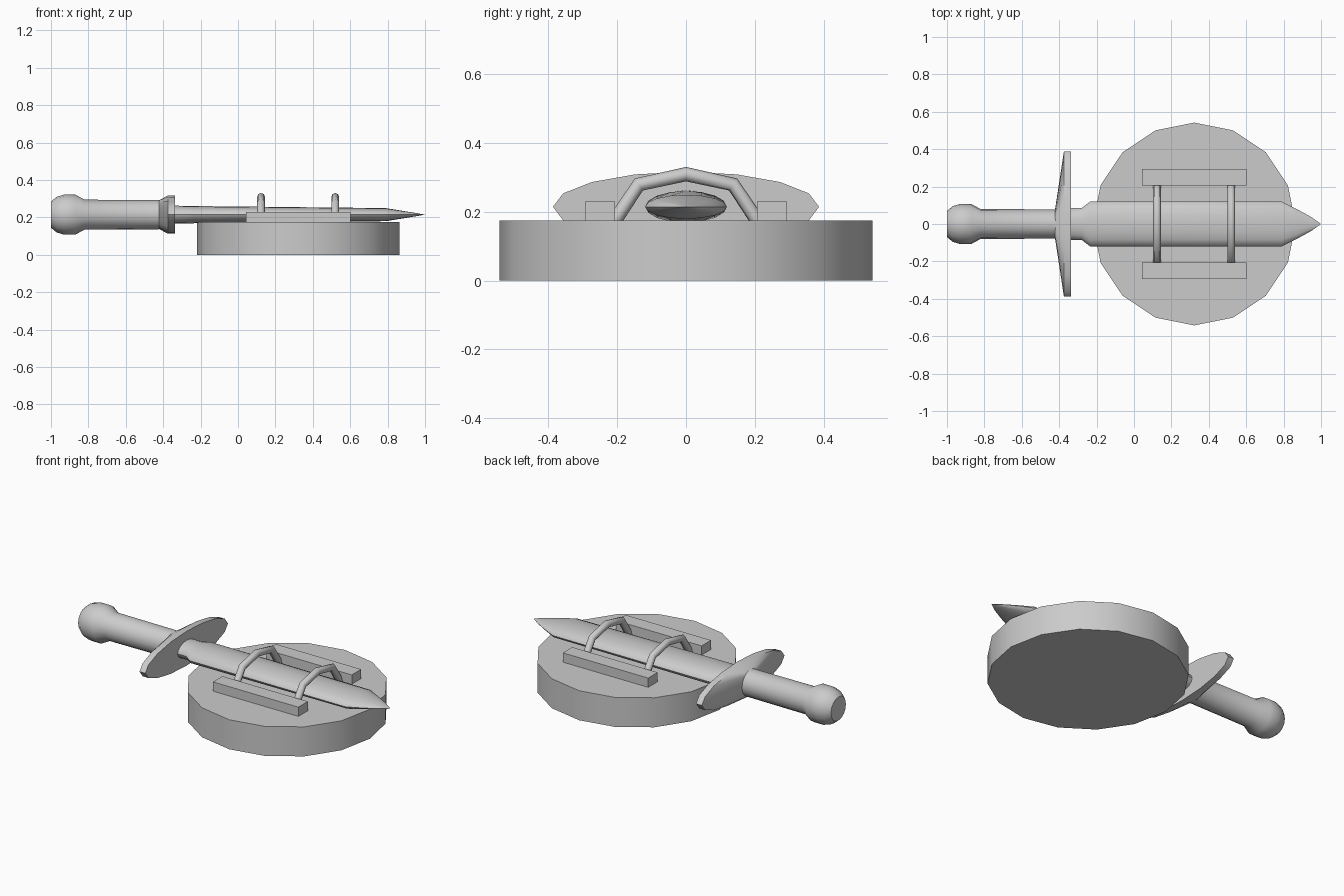
import bpy, bmesh
from math import cos, sin, tau, radians

if "Cube" in bpy.data.objects:
    bpy.data.objects.remove(bpy.data.objects["Cube"])

AXIS_Z = 0.215  # height of the sword's long axis


def finish(name, bm, angle=35):
    bmesh.ops.recalc_face_normals(bm, faces=bm.faces)
    mesh = bpy.data.meshes.new(name)
    bm.to_mesh(mesh)
    bm.free()
    obj = bpy.data.objects.new(name, mesh)
    bpy.context.collection.objects.link(obj)
    bpy.ops.object.select_all(action='DESELECT')
    bpy.context.view_layer.objects.active = obj
    obj.select_set(True)
    bpy.ops.object.shade_smooth_by_angle(angle=radians(angle))
    return obj


def loft(name, rings, sides=16, tip=None):
    """Elliptical rings (x, half width y, half height z) joined along x."""
    bm = bmesh.new()
    loops = [[bm.verts.new((x, ry * cos(tau * i / sides), AXIS_Z + rz * sin(tau * i / sides)))
              for i in range(sides)] for x, ry, rz in rings]
    for a, b in zip(loops, loops[1:]):
        for i in range(sides):
            j = (i + 1) % sides
            bm.faces.new((a[i], a[j], b[j], b[i]))
    bm.faces.new(loops[0])
    if tip is None:
        bm.faces.new(loops[-1])
    else:
        point = bm.verts.new((tip, 0, AXIS_Z))
        for i in range(sides):
            bm.faces.new((loops[-1][i], loops[-1][(i + 1) % sides], point))
    return finish(name, bm)


# Round base
bm = bmesh.new()
bmesh.ops.create_cone(bm, cap_ends=True, segments=16, radius1=0.542, radius2=0.542, depth=0.175)
bmesh.ops.translate(bm, verts=bm.verts, vec=(0.322, 0, 0.0875))
finish("base", bm)

# Grip with rounded pommel, and oval guard
loft("grip", [(x, r, r) for x, r in (
    (-1, 0.07), (-0.97, 0.095), (-0.93, 0.107), (-0.87, 0.107),
    (-0.82, 0.08), (-0.41, 0.078))])
loft("guard", [(-0.422, 0.078, 0.077), (-0.375, 0.387, 0.102), (-0.337, 0.387, 0.102)])

# Blade with narrow shoulder and pointed tip
loft("blade", [(-0.34, 0.085, 0.048), (-0.28, 0.085, 0.047), (-0.235, 0.119, 0.046),
               (0.79, 0.119, 0.035), (0.87, 0.08, 0.022), (0.95, 0.036, 0.009)], tip=1.0)

# Side rails
for side, label in ((-1, "front"), (1, "back")):
    bm = bmesh.new()
    bmesh.ops.create_cube(bm, size=1)
    bmesh.ops.scale(bm, verts=bm.verts, vec=(0.56, 0.088, 0.06))
    bmesh.ops.translate(bm, verts=bm.verts, vec=(0.322, side * 0.25, 0.2))
    finish(label + "_rail", bm)

# Bent hoops over the blade
for x, label in ((0.123, "rear"), (0.52, "tip")):
    curve = bpy.data.curves.new(label + "_hoop", 'CURVE')
    curve.dimensions = '3D'
    curve.bevel_depth = 0.021
    curve.bevel_resolution = 2
    curve.use_fill_caps = True
    path = curve.splines.new('POLY')
    points = [(-0.212, 0.168), (-0.137, 0.28), (0, 0.31), (0.137, 0.28), (0.212, 0.168)]
    path.points.add(len(points) - 1)
    for p, (y, z) in zip(path.points, points):
        p.co = (x, y, z, 1)
    hoop = bpy.data.objects.new(label + "_hoop", curve)
    bpy.context.collection.objects.link(hoop)
